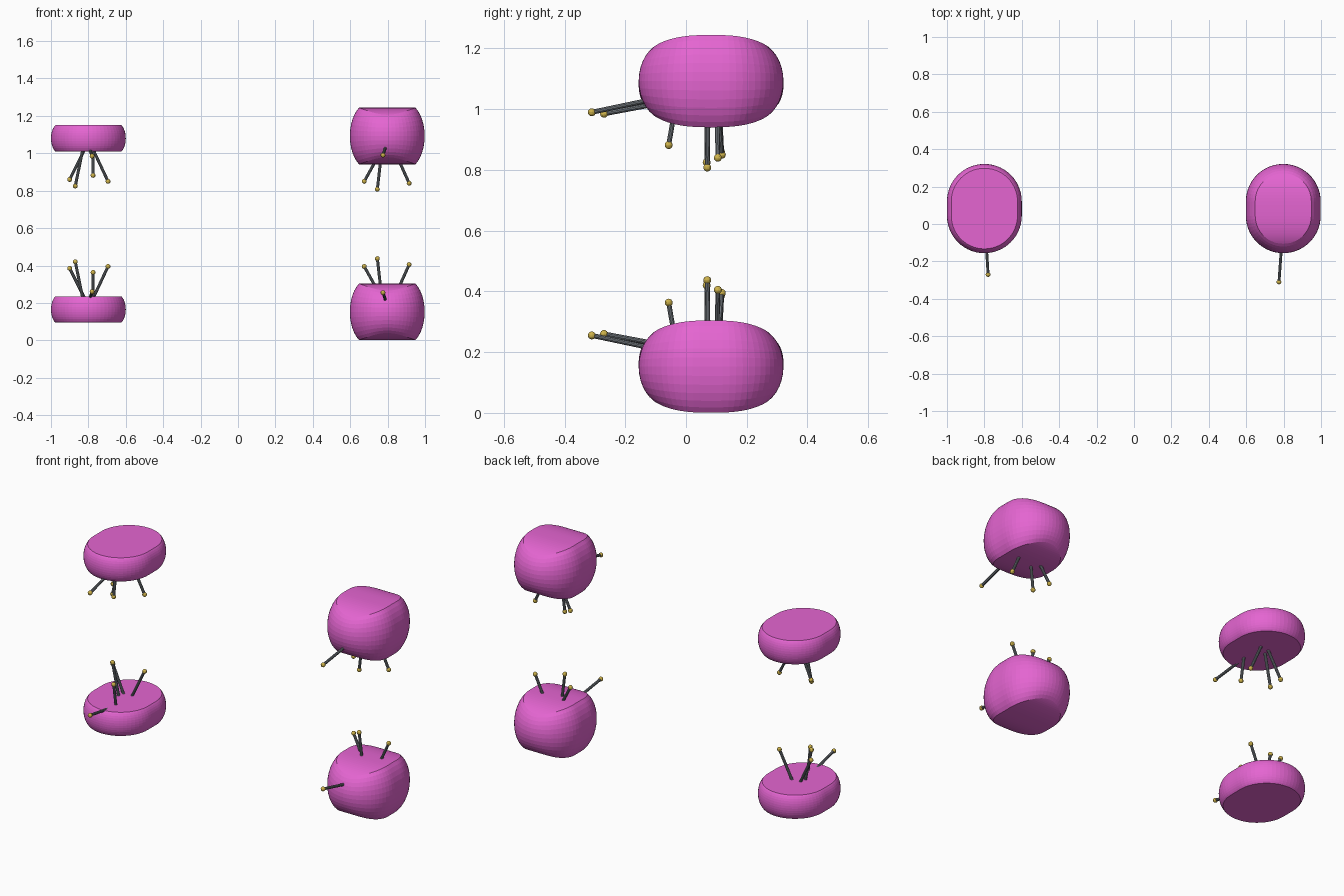
import bpy, bmesh
from math import sin, cos, pi, radians
from mathutils import Vector

if "Cube" in bpy.data.objects:
    bpy.data.objects.remove(bpy.data.objects["Cube"])

TOP = 1.245      # total height; upper set mirrors the lower one
CY = 0.0825      # y centre of the cushions


def material(name, rgb):
    m = bpy.data.materials.new(name)
    m.diffuse_color = (*rgb, 1)
    m.use_nodes = True
    m.node_tree.nodes["Principled BSDF"].inputs["Base Color"].default_value = m.diffuse_color
    return m


PINK = material("pink", (0.78, 0.13, 0.64))
STEEL = material("steel", (0.18, 0.20, 0.22))
GOLD = material("gold", (0.62, 0.45, 0.07))


def finish(bm, name, mat):
    bmesh.ops.recalc_face_normals(bm, faces=bm.faces)
    me = bpy.data.meshes.new(name)
    bm.to_mesh(me)
    bm.free()
    me.materials.append(mat)
    ob = bpy.data.objects.new(name, me)
    bpy.context.collection.objects.link(ob)
    return ob


def outline(inset, n=14, straight=4):
    """Closed capsule outline; point i mirrors point N - i across x."""
    r, s = 0.2 - inset, 0.0385
    half = [(r * cos(a), r * sin(a) - s) for a in (-pi / 2 + i * pi / 2 / n for i in range(n + 1))]
    half += [(r, -s + 2 * s * i / straight) for i in range(1, straight)]
    half += [(x, -y) for x, y in reversed(half[:n + 1])]
    return half + [(-x, y) for x, y in reversed(half[1:-1])]


def cushion(name, cx, cz, inset, height, steps=6):
    """Capsule plan, bulging rim, and caps ruled straight across x."""
    bm = bmesh.new()
    amax = radians(60)
    edge = outline(inset)
    rings = []
    for k in range(-steps, steps + 1):
        a = amax * k / steps
        d = inset * (1 - cos(a)) / (1 - cos(amax))
        rings.append([bm.verts.new((cx + x, CY + y, cz + height(ey) * sin(a) / sin(amax)))
                      for (x, y), (_, ey) in zip(outline(d), edge)])
    n = len(edge)
    for lo, hi in zip(rings, rings[1:]):
        for i in range(n):
            j = (i + 1) % n
            bm.faces.new((lo[i], lo[j], hi[j], hi[i]))
    for ring in (rings[0], rings[-1]):
        for i in range(n // 2):
            ids = dict.fromkeys((i, i + 1, (n - i - 1) % n, (n - i) % n))
            bm.faces.new([ring[v] for v in ids])
    return finish(bm, name, PINK)


def pin(name, head, base):
    head, base = Vector(head), Vector(base)
    axis = head - base
    base = base - axis.normalized() * 0.03
    axis = head - base
    rot = axis.to_track_quat('Z', 'Y')
    # shaft
    bm = bmesh.new()
    bmesh.ops.create_cone(bm, cap_ends=True, segments=10, radius1=0.008, radius2=0.008, depth=axis.length)
    bmesh.ops.rotate(bm, verts=bm.verts, matrix=rot.to_matrix())
    bmesh.ops.translate(bm, verts=bm.verts, vec=(head + base) / 2)
    finish(bm, name + "_shaft", STEEL)
    # ball head
    bm = bmesh.new()
    bmesh.ops.create_uvsphere(bm, u_segments=12, v_segments=8, radius=0.013)
    bmesh.ops.translate(bm, verts=bm.verts, vec=head)
    finish(bm, name + "_head", GOLD)


def flat(y):
    return 0.07


def puffed(y):
    return 0.152 * (1 - abs(y / 0.24) ** 2.6) ** (1 / 2.6)


# pins of the lower set: head, entry point
PINS = {
    "flat": [((-0.90, 0.115, 0.385), (-0.825, 0.105, 0.235)),
             ((-0.87, 0.068, 0.42), (-0.832, 0.07, 0.235)),
             ((-0.775, -0.057, 0.363), (-0.776, -0.035, 0.235)),
             ((-0.695, 0.118, 0.395), (-0.77, 0.11, 0.235)),
             ((-0.78, -0.27, 0.26), (-0.79, -0.11, 0.23))],
    "puffed": [((0.675, 0.118, 0.395), (0.725, 0.11, 0.305)),
               ((0.745, 0.07, 0.437), (0.76, 0.072, 0.305)),
               ((0.915, 0.105, 0.405), (0.87, 0.103, 0.305)),
               ((0.775, -0.31, 0.255), (0.788, -0.13, 0.217))],
}

for level, mirror in (("lower", False), ("upper", True)):
    def place(z):
        return TOP - z if mirror else z
    cushion(f"{level}_flat_cushion", -0.8, place(0.165), 0.023, flat)
    cushion(f"{level}_puffed_cushion", 0.798, place(0.1525), 0.05, puffed)
    for kind, pins in PINS.items():
        for i, ends in enumerate(pins):
            head, base = [(x, y, place(z)) for x, y, z in ends]
            pin(f"{level}_{kind}_pin_{i + 1}", head, base)
